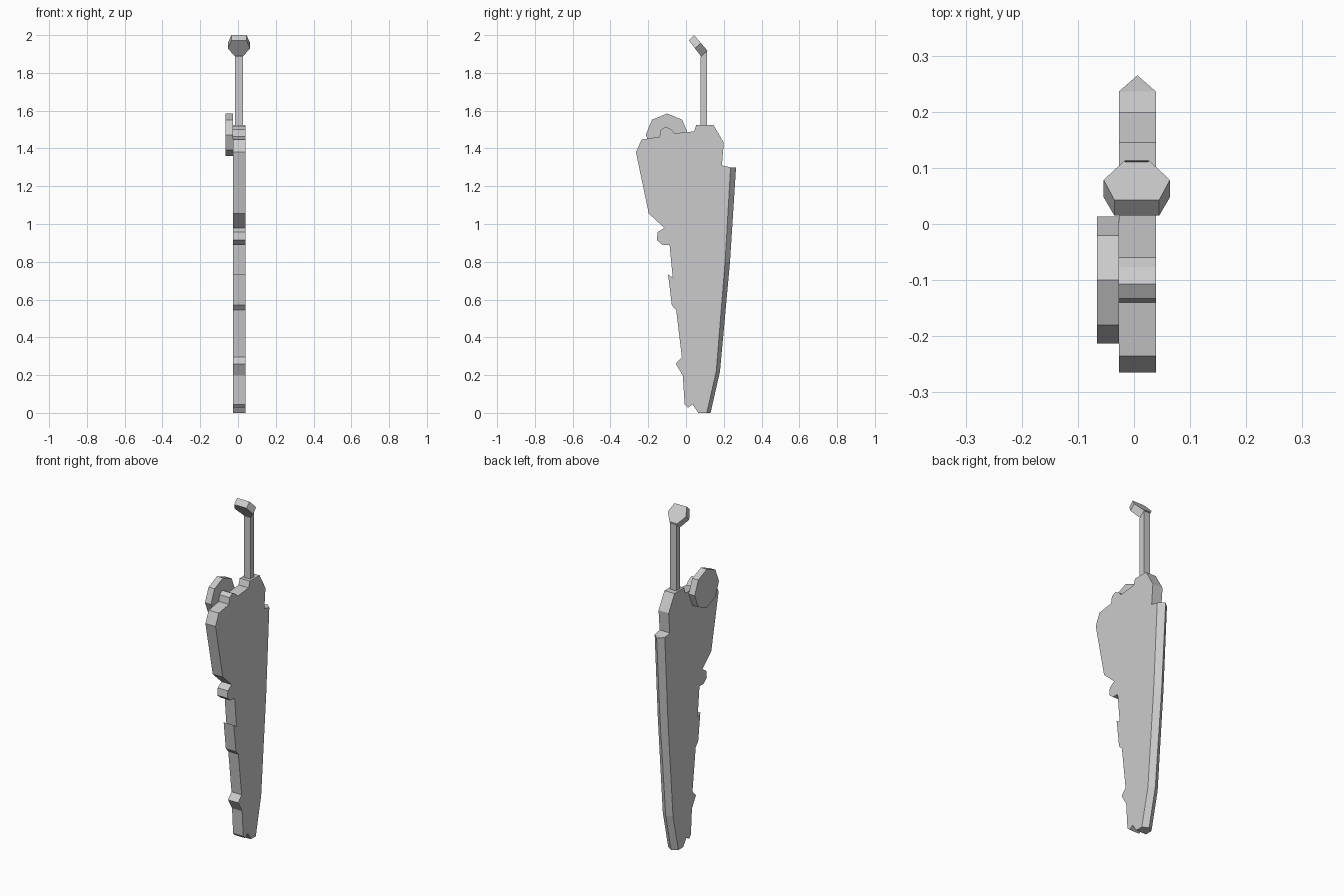
import bpy, bmesh, math

if "Cube" in bpy.data.objects:
    bpy.data.objects.remove(bpy.data.objects["Cube"])

def make(name, verts, faces):
    bm = bmesh.new()
    vs = [bm.verts.new(v) for v in verts]
    for f in faces:
        bm.faces.new([vs[i] for i in f])
    bmesh.ops.recalc_face_normals(bm, faces=bm.faces)
    me = bpy.data.meshes.new(name)
    bm.to_mesh(me)
    bm.free()
    ob = bpy.data.objects.new(name, me)
    bpy.context.collection.objects.link(ob)
    return ob

def slab(name, profile, x0, x1, ridge=()):
    """Extrude a (y, z) profile along x; the first len(ridge) points get a
    sharpened wall that meets at the ridge points on the centre plane."""
    n, r = len(profile), len(ridge)
    verts = [(x, y, z) for x in (x0, x1) for y, z in profile]
    verts += [((x0 + x1) / 2, y, z) for y, z in ridge]
    faces = [list(range(n)), list(range(n, 2 * n))]
    for i in range(n):
        j = (i + 1) % n
        if i < r - 1:
            a, b = 2 * n + i, 2 * n + j
            faces += [[i, j, b, a], [n + i, n + j, b, a]]
        else:
            faces.append([i, j, n + j, n + i])
    if r:
        faces += [[0, n, 2 * n], [r - 1, n + r - 1, 2 * n + r - 1]]
    return make(name, verts, faces)

# Blade: sharpened back edge first, then top, then the chipped front edge
blade = [
    (0.11, 0), (0.16, 0.22), (0.207, 0.8), (0.236, 1.3),
    (0.19, 1.31), (0.2, 1.43), (0.145, 1.525), (0.055, 1.525), (0.043, 1.49),
    (-0.06, 1.48), (-0.077, 1.5), (-0.107, 1.515), (-0.133, 1.5), (-0.14, 1.462),
    (-0.235, 1.447), (-0.265, 1.38), (-0.197, 1.055), (-0.115, 0.98),
    (-0.15, 0.957), (-0.155, 0.915), (-0.125, 0.89), (-0.087, 0.89),
    (-0.07, 0.715), (-0.095, 0.733), (-0.075, 0.57), (-0.052, 0.545),
    (-0.022, 0.295), (-0.054, 0.26), (-0.017, 0.197), (-0.007, 0.045),
    (0.01, 0.028), (0.035, 0.045), (0.065, 0)]
ridge = [(0.13, 0), (0.18, 0.22), (0.233, 0.8), (0.265, 1.3)]
slab("blade", blade, -0.027, 0.039, ridge)

# Octagonal disc on the blade's left side
disc = [(-0.1 + 0.113 * math.cos(i * math.pi / 4),
         1.472 + 0.113 * math.sin(i * math.pi / 4)) for i in range(8)]
slab("side_disc", disc, -0.066, -0.027)

# Handle, cut at a slant where it meets the pommel
slab("handle", [(0.077, 1.5), (0.112, 1.5), (0.112, 1.922), (0.077, 1.887)],
     -0.016, 0.026)

# Pommel: tilted six-sided plate, stations of (t along slope, half width)
cx = 0.005
outline = [(0, -0.04), (0.5, -0.059), (1, -0.021),
           (1, 0.021), (0.5, 0.059), (0, 0.04)]
verts = []
for (y0, z0), (y1, z1) in (((0.015, 1.972), (0.08, 1.887)),
                           ((0.043, 2.0), (0.114, 1.917))):
    verts += [(cx + w, y0 + (y1 - y0) * t, z0 + (z1 - z0) * t) for t, w in outline]
faces = [list(range(6)), list(range(6, 12))]
faces += [[i, (i + 1) % 6, 6 + (i + 1) % 6, 6 + i] for i in range(6)]
make("pommel", verts, faces)
